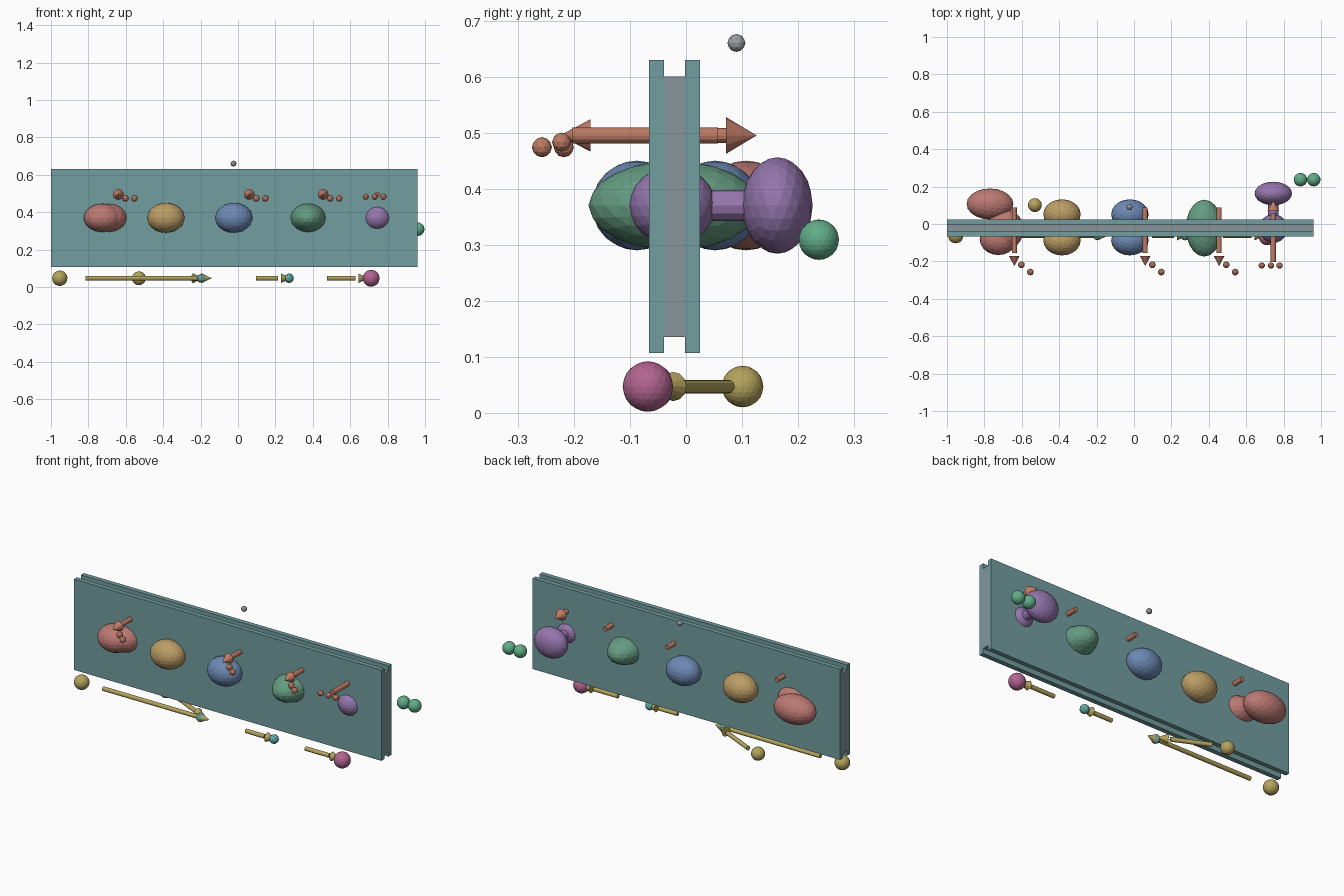
import bpy
from mathutils import Vector

if "Cube" in bpy.data.objects:
    bpy.data.objects.remove(bpy.data.objects["Cube"])

COLORS = {
    "teal": (0.17, 0.34, 0.35), "slate": (0.24, 0.30, 0.32),
    "red": (0.50, 0.19, 0.17), "gold": (0.50, 0.34, 0.13),
    "blue": (0.15, 0.25, 0.45), "green": (0.13, 0.33, 0.22),
    "purple": (0.30, 0.18, 0.42), "orange": (0.52, 0.20, 0.13),
    "yellow": (0.46, 0.37, 0.11), "pink": (0.45, 0.13, 0.28),
    "cyan": (0.13, 0.42, 0.40), "mint": (0.12, 0.42, 0.25),
    "grey": (0.33, 0.35, 0.38),
}
MATS = {}
for key, rgb in COLORS.items():
    MATS[key] = bpy.data.materials.new(key)
    MATS[key].diffuse_color = (*rgb, 1)


def finish(name, color):
    ob = bpy.context.object
    ob.name = name
    ob.data.materials.append(MATS[color])
    return ob


def box(name, color, lo, hi):
    lo, hi = Vector(lo), Vector(hi)
    bpy.ops.mesh.primitive_cube_add(size=1, location=(lo + hi) / 2)
    bpy.context.object.scale = hi - lo
    finish(name, color)


def blob(name, color, loc, radii, detail=3):
    if not isinstance(radii, tuple):
        radii = (radii,) * 3
    bpy.ops.mesh.primitive_ico_sphere_add(subdivisions=detail, radius=1, location=loc)
    bpy.context.object.scale = radii
    finish(name, color)


def rod(name, color, a, b, r1, r2=None):
    a, b = Vector(a), Vector(b)
    d = b - a
    bpy.ops.mesh.primitive_cone_add(vertices=12, radius1=r1, radius2=r1 if r2 is None else r2,
                                    depth=d.length, location=(a + b) / 2)
    bpy.context.object.rotation_euler = d.to_track_quat('Z', 'Y').to_euler()
    finish(name, color)


def arrow(name, color, start, tip, shaft_r, head_r, head=0.055, gap=0.014):
    start, tip = Vector(start), Vector(tip)
    d = (tip - start).normalized()
    rod(name + "_shaft", color, start, tip - d * (head + gap), shaft_r)
    rod(name + "_head", color, tip - d * head, tip, head_r, 0)


# Membrane: two outer sheets and a shorter core
box("membrane_front_sheet", "teal", (-1.0, -0.066, 0.107), (0.96, -0.039, 0.63))
box("membrane_back_sheet", "teal", (-1.0, -0.002, 0.107), (0.96, 0.025, 0.63))
box("membrane_core", "slate", (-1.0, -0.039, 0.135), (0.96, -0.002, 0.60))

# Protein complexes embedded in the membrane
Z = 0.37
blob("red_complex_back", "red", (-0.77, 0.107, Z), (0.125, 0.083, 0.08))
blob("red_complex_front", "red", (-0.725, -0.08, Z), (0.1, 0.086, 0.076))
blob("red_complex_middle", "red", (-0.69, -0.03, Z), (0.1, 0.11, 0.08))
for label, color, x in (("gold", "gold", -0.385), ("blue", "blue", -0.022)):
    for side, y in (("front", -0.088), ("back", 0.052)):
        blob(f"{label}_complex_{side}", color, (x, y, Z), (0.1, 0.08, 0.08))
blob("green_complex", "green", (0.375, -0.022, Z), (0.098, 0.152, 0.08))
blob("purple_base", "purple", (0.745, -0.024, Z), (0.075, 0.077, 0.07))
rod("purple_stalk", "purple", (0.745, 0.0, Z), (0.745, 0.16, Z), 0.028)
blob("purple_head", "purple", (0.745, 0.163, Z), (0.1, 0.063, 0.086))

# Pumping arrows with pairs of small particles
for i, x in enumerate((-0.64, 0.06, 0.455)):
    arrow(f"pump_arrow_{i}", "orange", (x, 0.087, 0.495), (x, -0.225, 0.495), 0.0135, 0.029)
    blob(f"pumped_particle_{i}_a", "orange", (x + 0.038, -0.218, 0.474), 0.018, 2)
    blob(f"pumped_particle_{i}_b", "orange", (x + 0.086, -0.257, 0.474), 0.018, 2)

# Return arrow with three particles
arrow("return_arrow", "orange", (0.745, -0.203, 0.495), (0.745, 0.126, 0.495), 0.0145, 0.033)
for i, x in enumerate((0.683, 0.732, 0.778)):
    blob(f"return_particle_{i}", "orange", (x, -0.222, 0.483), 0.017, 2)

# Carrier path below the membrane
P, Y = 0.047, -0.062
arrow("long_path_arrow", "yellow", (-0.815, Y, P), (-0.14, Y, P), 0.012, 0.026)
arrow("diagonal_path_arrow", "yellow", (-0.45, 0.076, P), (-0.19, -0.046, P), 0.012, 0.026)
arrow("short_path_arrow_a", "yellow", (0.095, Y, P), (0.284, Y, P), 0.012, 0.026)
arrow("short_path_arrow_b", "yellow", (0.475, Y, P), (0.698, Y, P), 0.012, 0.026)
blob("donor_ball_front", "yellow", (-0.953, Y, P), 0.041)
blob("donor_ball_back", "yellow", (-0.53, 0.101, P), 0.037)
blob("carrier_ball_a", "cyan", (-0.195, Y, P), 0.025, 2)
blob("carrier_ball_b", "cyan", (0.273, Y, P), 0.026, 2)
blob("acceptor_ball", "pink", (0.712, -0.068, P), 0.045)

# Product pair and marker ball
for i, x in enumerate((0.89, 0.961)):
    blob(f"product_ball_{i}", "mint", (x, 0.237, 0.309), 0.036)
blob("marker_ball", "grey", (-0.024, 0.09, 0.66), 0.016, 2)

for m in bpy.data.materials:
    if m.users and not m.is_grease_pencil:
        m.use_nodes = True
        m.node_tree.nodes["Principled BSDF"].inputs["Base Color"].default_value = m.diffuse_color
